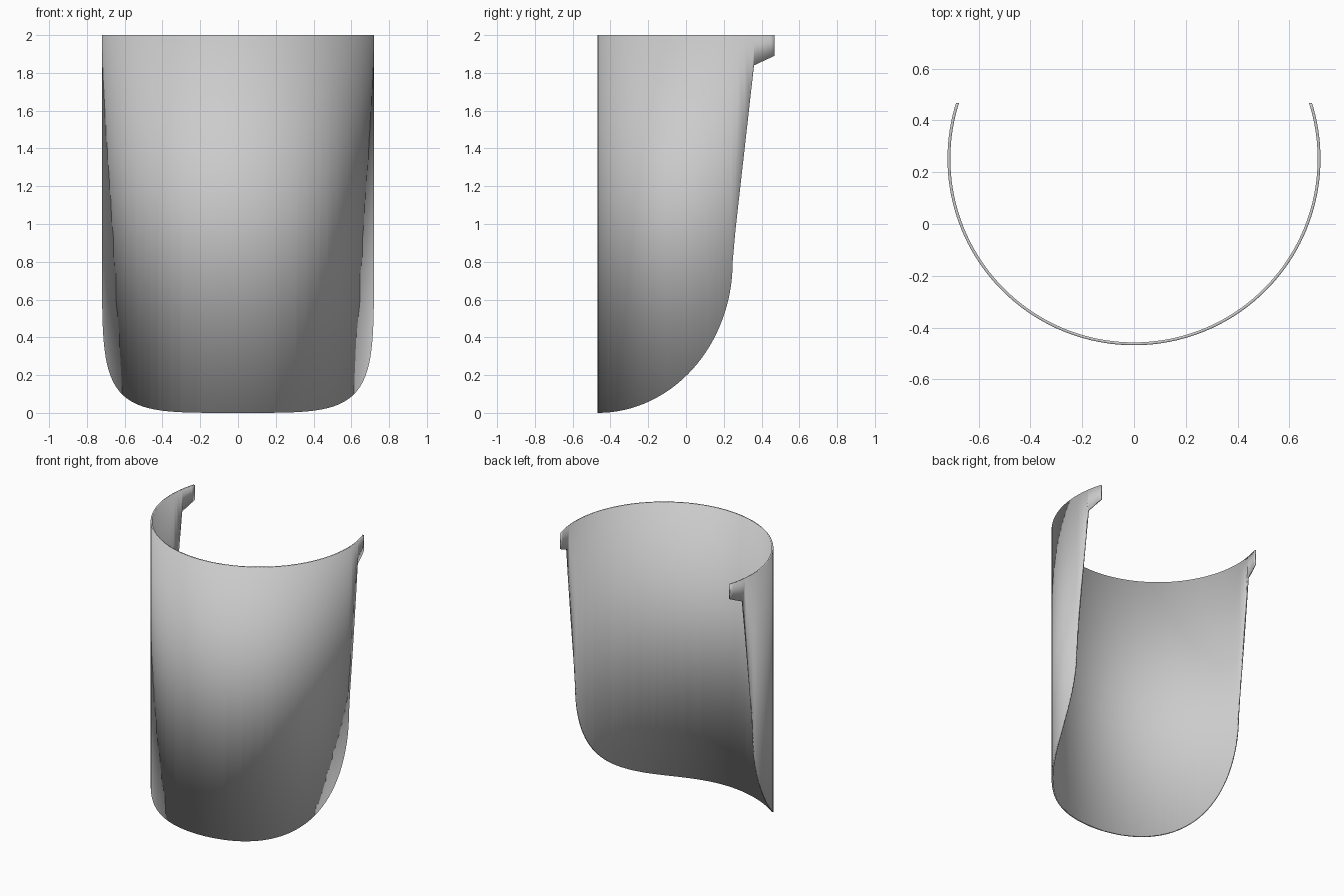
import bpy, bmesh, math

if "Cube" in bpy.data.objects:
    bpy.data.objects.remove(bpy.data.objects["Cube"])

R, T, CY, SEG = 0.72, 0.011, 0.252, 160
ELL_Z = 0.8


def make_object(name, bm):
    bmesh.ops.recalc_face_normals(bm, faces=bm.faces)
    mesh = bpy.data.meshes.new(name)
    bm.to_mesh(mesh)
    bm.free()
    obj = bpy.data.objects.new(name, mesh)
    bpy.context.collection.objects.link(obj)
    return obj


# full thin-walled tube
bm = bmesh.new()
rings = []
for r, z in ((R, -0.1), (R, 2.0), (R - T, 2.0), (R - T, -0.1)):
    rings.append([bm.verts.new((r * math.sin(2 * math.pi * i / SEG),
                                CY - r * math.cos(2 * math.pi * i / SEG), z))
                  for i in range(SEG)])
for k in range(4):
    a, b = rings[k], rings[(k + 1) % 4]
    for i in range(SEG):
        j = (i + 1) % SEG
        bm.faces.new((a[i], a[j], b[j], b[i]))
shell = make_object("curved_shell", bm)

# side silhouette (y, z): swept lower edge, steep side edge, small end tab
profile = [(-0.6, 2.2), (-0.6, 0.0)]
for i in range(33):
    t = math.pi / 2 * i / 32
    profile.append((-0.468 + 0.715 * math.sin(t), ELL_Z * (1 - math.cos(t))))
profile += [(0.262, 0.97), (0.36, 1.84), (0.468, 1.89), (0.468, 2.2)]

bm = bmesh.new()
face = bm.faces.new([bm.verts.new((-1, y, z)) for y, z in profile])
ext = bmesh.ops.extrude_face_region(bm, geom=[face], use_keep_orig=True)
for v in ext["geom"]:
    if isinstance(v, bmesh.types.BMVert):
        v.co.x = 1
cutter = make_object("silhouette_cutter", bm)
cutter.hide_render = True

# trim the tube to the silhouette
mod = shell.modifiers.new("trim", 'BOOLEAN')
mod.operation = 'INTERSECT'
mod.solver = 'EXACT'
mod.object = cutter
bpy.context.view_layer.objects.active = shell
shell.select_set(True)
bpy.ops.object.modifier_apply(modifier=mod.name)
bpy.data.objects.remove(cutter)

# one continuous smooth surface: shading rolls over the thin rim
bpy.ops.object.shade_smooth()
